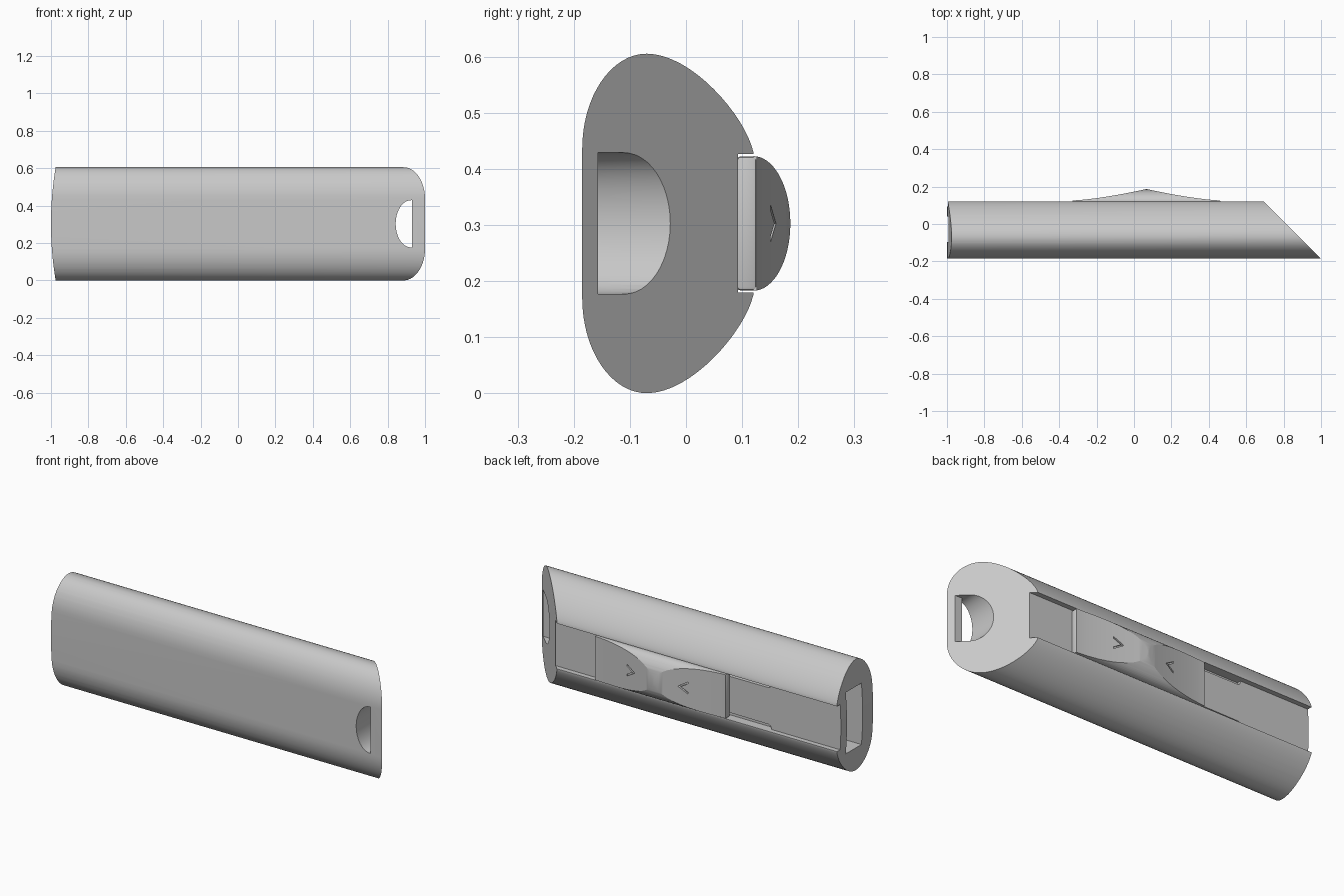
import bpy
import bmesh
import math
from mathutils import Vector

if "Cube" in bpy.data.objects:
    bpy.data.objects.remove(bpy.data.objects["Cube"], do_unlink=True)

MID = 0.3025     # height of the symmetry plane
PEAK = 0.067     # slider ridge along x
SLOPE = 0.815    # slanted end lies on x = SLOPE - y

grey = bpy.data.materials.new("light_grey")
grey.use_nodes = True
grey.diffuse_color = (0.58, 0.58, 0.58, 1)
grey.node_tree.nodes["Principled BSDF"].inputs["Base Color"].default_value = (0.58, 0.58, 0.58, 1)


def prism(name, outline, axis, start, end):
    """Extrude a 2D outline along an axis; start and end may be functions."""
    bm = bmesh.new()
    rings = []
    for limit in (start, end):
        ring = []
        for p, q in outline:
            d = limit(p, q) if callable(limit) else limit
            ring.append(bm.verts.new({"x": (d, p, q), "y": (p, d, q), "z": (p, q, d)}[axis]))
        rings.append(ring)
        bm.faces.new(ring)
    n = len(outline)
    for i in range(n):
        j = (i + 1) % n
        bm.faces.new((rings[0][i], rings[0][j], rings[1][j], rings[1][i]))
    bmesh.ops.recalc_face_normals(bm, faces=bm.faces)
    mesh = bpy.data.meshes.new(name)
    bm.to_mesh(mesh)
    bm.free()
    mesh.materials.append(grey)
    obj = bpy.data.objects.new(name, mesh)
    bpy.context.collection.objects.link(obj)
    return obj


def rect(x0, x1, y0, y1):
    return [(x0, y0), (x1, y0), (x1, y1), (x0, y1)]


def apply(obj, mod):
    bpy.context.view_layer.objects.active = obj
    bpy.ops.object.modifier_apply(modifier=mod.name)


def boolean(obj, cutter, operation="DIFFERENCE"):
    mod = obj.modifiers.new("cut", "BOOLEAN")
    mod.operation = operation
    mod.solver = "EXACT"
    mod.object = cutter
    apply(obj, mod)
    bpy.data.objects.remove(cutter, do_unlink=True)


def smooth(obj, angle=30):
    bpy.ops.object.select_all(action="DESELECT")
    obj.select_set(True)
    bpy.context.view_layer.objects.active = obj
    bpy.ops.object.shade_smooth_by_angle(angle=math.radians(angle))


def bezier(a, b, c, d, n):
    a, b, c, d = map(Vector, (a, b, c, d))
    pts = []
    for i in range(n + 1):
        t = i / n
        s = 1 - t
        pts.append(tuple(a * s**3 + b * (3 * s * s * t) + c * (3 * s * t * t) + d * t**3))
    return pts


# Handle body: upper half of the section, mirrored, with the slider channel
half = []
for i in range(17):
    a = i / 16 * math.pi / 2
    half.append((-0.07 - 0.115 * math.cos(a), 0.435 + 0.17 * math.sin(a)))
half += bezier((-0.07, 0.605), (0.01, 0.605), (0.105, 0.495), (0.12, 0.43), 16)[1:]
half += [(0.12, 0.426), (0.093, 0.426)]
section = half + [(y, 2 * MID - z) for y, z in reversed(half)]
body = prism("handle_body", section, "x", -1.05, lambda y, z: SLOPE - y)

# Gently bowed butt end
bow = []
for i in range(25):
    z = -0.02 + i / 24 * 0.645
    bow.append((-1 + 0.025 * ((z - MID) / MID) ** 2, z))
bow += [(-1.2, 0.625), (-1.2, -0.02)]
boolean(body, prism("butt_cutter", bow, "y", -0.4, 0.4))

# Lanyard hole: D shape through the front wall, open to the slanted end inside
arc = []
for i in range(25):
    a = math.pi / 2 + i / 24 * math.pi
    arc.append((0.925 + 0.082 * math.cos(a), MID + 0.126 * math.sin(a)))
for name, right, y0 in (("hole_cutter", 0.93, -0.3), ("hole_pocket", 1.1, -0.157)):
    outline = arc + [(right, MID - 0.126), (right, MID + 0.126)]
    boolean(body, prism(name, outline, "y", y0, 0.3))

# Blade opening in the butt end
boolean(body, prism("opening_cutter", rect(-0.095, 0.04, 0.135, 0.47), "x", -1.2, -0.6))

# Guide slits along both edges of the channel floor
for side in (1, -1):
    slit = [(-0.2, 0.098), (-0.2, 0.1235), (-0.58, 0.1235), (-0.58, 0.115)]
    slit += [(-0.575, 0.106), (-0.565, 0.1)]
    outline = [(x, MID + side * z) for x, z in slit]
    boolean(body, prism("slit_cutter", outline, "y", 0.07, 0.11))
smooth(body)

# Slider plate
plate = prism("slider_plate", rect(0.091, 0.126, 0.183, 0.422), "x", -0.33, 0.463)
bevel = plate.modifiers.new("bevel", "BEVEL")
bevel.width = 0.006
bevel.segments = 2
apply(plate, bevel)
smooth(plate)

# Thumb grip: rounded section trimmed by two concave ramps
dome = [(0.12 + 0.066 * math.sin(i / 32 * math.pi),
         MID - 0.12 * math.cos(i / 32 * math.pi)) for i in range(33)]
grip = prism("thumb_grip", dome, "x", -0.328, 0.461)
ramp = []
for i in range(33):
    u = i / 16 - 1
    ramp.append((PEAK + 0.4 * u, 0.126 + 0.061 * (1 - abs(u)) ** 1.45))
ramp += [(PEAK + 0.4, 0.1), (PEAK - 0.4, 0.1)]
boolean(grip, prism("ramp_trim", ramp, "z", 0, 0.6), "INTERSECT")

# Engraved arrows pointing to the ridge
for side in (1, -1):
    arrow = [(0.13, 0), (0.185, 0.033), (0.185, 0.023), (0.145, 0), (0.185, -0.023), (0.185, -0.033)]
    outline = [(PEAK + side * x, MID + z) for x, z in arrow]
    boolean(grip, prism("arrow_cutter", outline, "y", 0.145, 0.25))
smooth(grip, 20)
